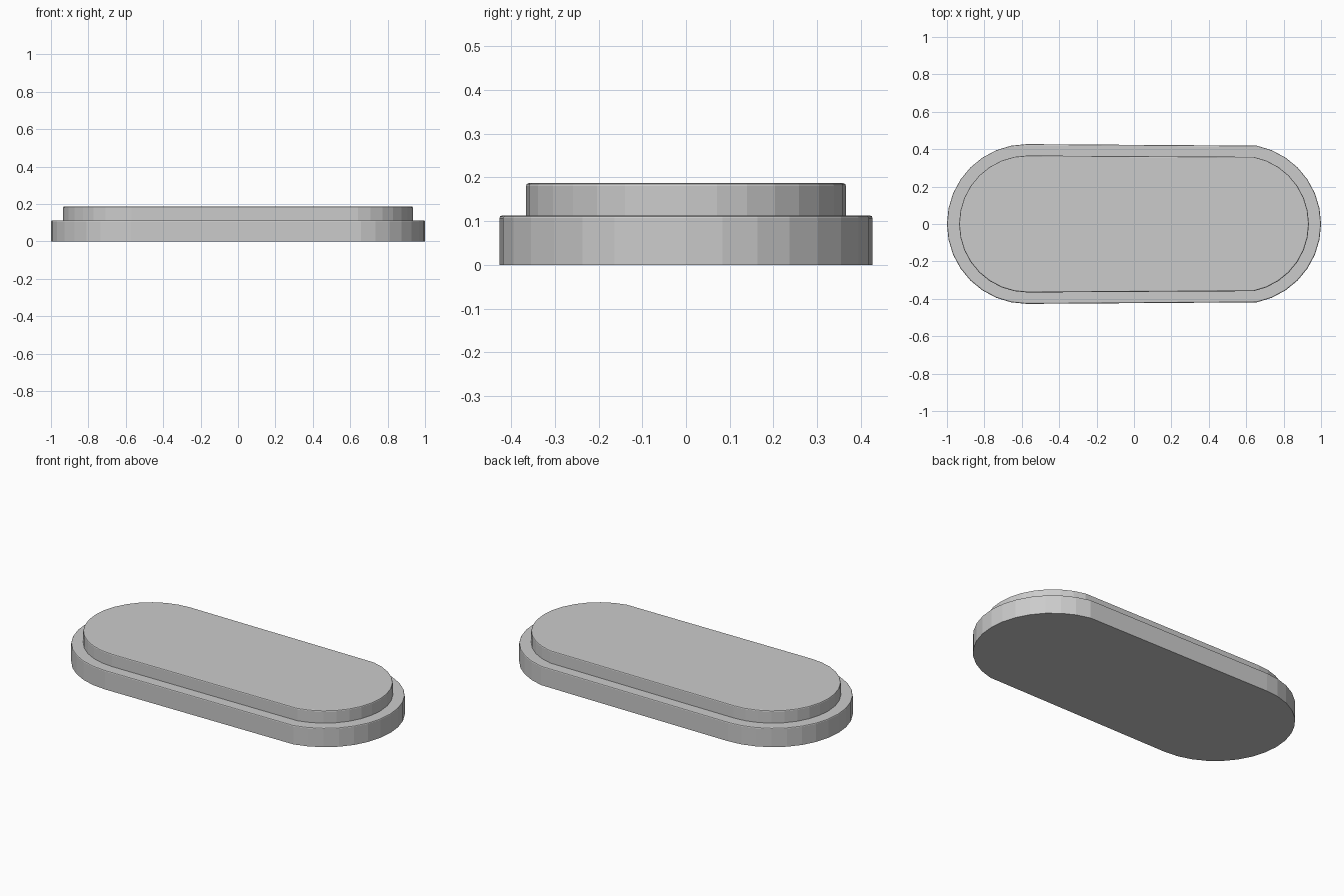
import bpy, bmesh, math

if "Cube" in bpy.data.objects:
    bpy.data.objects.remove(bpy.data.objects["Cube"])

SEG = 32  # sides of the full circle behind the rounded ends


def stadium(bm, half_len, radius, inset, z):
    """Ring of vertices: faceted arc on each end joined by straight sides."""
    c, r = half_len - radius, radius - inset
    ring = []
    for i in range(-7, 25):
        a = 2 * math.pi * i / SEG
        cx = c if i < 8 else -c
        ring.append(bm.verts.new((cx + r * math.cos(a), r * math.sin(a), z)))
    return ring


def slab(name, half_len, radius, z0, z1, bevel):
    """Solid oblong slab with a small chamfer round its top edge."""
    bm = bmesh.new()
    levels = [(0, z0), (0, z1 - bevel), (bevel * 0.3, z1 - bevel * 0.3), (bevel, z1)]
    rings = [stadium(bm, half_len, radius, i, z) for i, z in levels]
    for lo, hi in zip(rings, rings[1:]):
        for k in range(SEG):
            n = (k + 1) % SEG
            bm.faces.new((lo[k], lo[n], hi[n], hi[k]))
    bm.faces.new(rings[0][::-1])
    bm.faces.new(rings[-1])
    mesh = bpy.data.meshes.new(name)
    bm.to_mesh(mesh)
    bm.free()
    obj = bpy.data.objects.new(name, mesh)
    bpy.context.collection.objects.link(obj)
    return obj


# Wide lower step
slab("base_plate", 1.0, 0.427, 0.0, 0.113, 0.006)
# Narrower upper step
slab("top_plate", 0.935, 0.366, 0.113, 0.187, 0.006)
